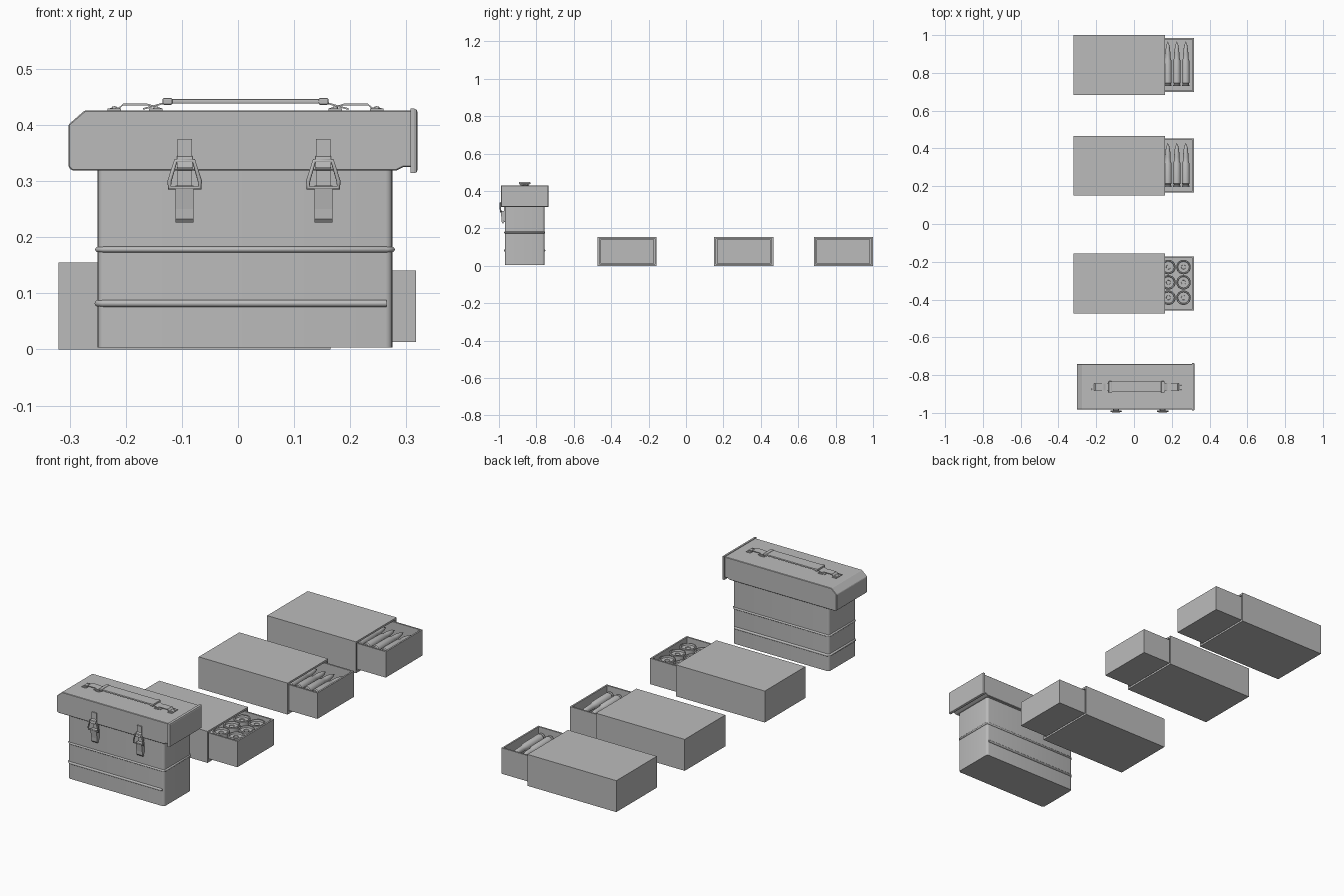
import bpy, bmesh
from math import pi, radians
from mathutils import Vector, Matrix

if "Cube" in bpy.data.objects:
    bpy.data.objects.remove(bpy.data.objects["Cube"], do_unlink=True)

grey = bpy.data.materials.new("plain grey")
grey.use_nodes = True
grey.diffuse_color = (0.5, 0.5, 0.5, 1)
grey.node_tree.nodes["Principled BSDF"].inputs["Base Color"].default_value = (0.5, 0.5, 0.5, 1)


def finish(name, bm, smooth=False):
    bmesh.ops.recalc_face_normals(bm, faces=bm.faces)
    mesh = bpy.data.meshes.new(name)
    bm.to_mesh(mesh)
    bm.free()
    mesh.materials.append(grey)
    ob = bpy.data.objects.new(name, mesh)
    bpy.context.collection.objects.link(ob)
    if smooth:
        bpy.ops.object.select_all(action="DESELECT")
        ob.select_set(True)
        bpy.context.view_layer.objects.active = ob
        bpy.ops.object.shade_smooth_by_angle(angle=radians(35))
    return ob


def cuboid(lo, hi):
    bm = bmesh.new()
    lo, hi = Vector(lo), Vector(hi)
    bmesh.ops.create_cube(bm, size=1, matrix=Matrix.Translation((lo + hi) / 2) @ Matrix.Diagonal((*(hi - lo), 1)))
    return bm


def box(name, lo, hi):
    return finish(name, cuboid(lo, hi))


def open_box(name, lo, hi, axis, wall):
    """Box hollowed from the face on the positive end of an axis."""
    bm = cuboid(lo, hi)
    face = max(bm.faces, key=lambda f: f.calc_center_median()[axis])
    bmesh.ops.inset_region(bm, faces=[face], thickness=wall)
    inner = bmesh.ops.extrude_discrete_faces(bm, faces=[face])["faces"][0]
    move = Vector((0, 0, 0))
    move[axis] = wall - (hi[axis] - lo[axis])
    bmesh.ops.translate(bm, verts=inner.verts, vec=move)
    return finish(name, bm)


def prism(name, points, axis, start, end, smooth=False):
    """Extrude a 2D profile (in the other two axes) along an axis."""
    def place(p):
        c = list(p)
        c.insert(axis, start)
        return c
    bm = bmesh.new()
    face = bm.faces.new([bm.verts.new(place(p)) for p in points])
    out = bmesh.ops.extrude_face_region(bm, geom=[face])["geom"]
    move = Vector((0, 0, 0))
    move[axis] = end - start
    bmesh.ops.translate(bm, verts=[v for v in out if isinstance(v, bmesh.types.BMVert)], vec=move)
    return finish(name, bm, smooth)


def ribbon(name, path, thick, y0, y1):
    return prism(name, path + [(x, z + thick) for x, z in reversed(path)], 1, y0, y1)


def lathe(name, profile, matrix, sides=24):
    bm = bmesh.new()
    verts = [bm.verts.new((r, 0, h)) for r, h in profile]
    edges = [bm.edges.new(pair) for pair in zip(verts, verts[1:])]
    bmesh.ops.spin(bm, geom=verts + edges, cent=(0, 0, 0), axis=(0, 0, 1), angle=2 * pi, steps=sides)
    bmesh.ops.remove_doubles(bm, verts=bm.verts, dist=0.0001)
    bmesh.ops.transform(bm, matrix=matrix, verts=bm.verts)
    return finish(name, bm, True)


def tube(name, points, radius, closed):
    curve = bpy.data.curves.new(name, "CURVE")
    curve.dimensions = "3D"
    curve.bevel_depth = radius
    curve.bevel_resolution = 2
    curve.use_fill_caps = True
    line = curve.splines.new("POLY")
    line.points.add(len(points) - 1)
    for p, co in zip(line.points, points):
        p.co = (*co, 1)
    line.use_cyclic_u = closed
    curve.materials.append(grey)
    ob = bpy.data.objects.new(name, curve)
    bpy.context.collection.objects.link(ob)


def bevel(ob, width, segments=2):
    mod = ob.modifiers.new("rounded edges", "BEVEL")
    mod.width, mod.segments = width, segments
    return ob


# --- Tin body with rounded upright corners
X0, X1, Y0, Y1 = -0.25, 0.275, -0.968, -0.757
MID = (Y0 + Y1) / 2
bm = cuboid((X0, Y0, 0.003), (X1, Y1, 0.33))
upright = [e for e in bm.edges if abs(e.verts[0].co.z - e.verts[1].co.z) > 0.1]
bmesh.ops.bevel(bm, geom=upright, offset=0.012, segments=4, profile=0.5, affect="EDGES")
finish("tin_body", bm, True)

# --- Raised ribs: the upper runs all round, the lower stops short of the right end
c = 0.01
corners = [(X1 - c, Y0), (X0 + c, Y0), (X0, Y0 + c), (X0, Y1 - c), (X0 + c, Y1), (X1 - c, Y1)]
tube("upper_rib", [(x, y, 0.178) for x, y in corners + [(X1, Y1 - c), (X1, Y0 + c)]], 0.005, True)
tube("lower_rib", [(x, y, 0.082) for x, y in corners], 0.006, False)

# --- Lid with a sloped left end and a flared rim on the right
lid = prism("lid", [(-0.302, 0.325), (-0.296, 0.319), (0.283, 0.319), (0.295, 0.325), (0.309, 0.325),
                    (0.309, 0.426), (-0.273, 0.426), (-0.302, 0.401)], 1, -0.982, -0.742)
bevel(lid, 0.002, 1)
bm = cuboid((0.307, -0.988, 0.314), (0.320, -0.736, 0.429))
outer = [e for e in bm.edges if all(v.co.x > 0.315 for v in e.verts)]
bmesh.ops.bevel(bm, geom=outer, offset=0.006, segments=2, profile=0.5, affect="EDGES")
finish("lid_rim", bm)

# --- Carrying handle
HX = 0.0135
grip = box("handle_grip", (HX - 0.14, MID - 0.028, 0.438), (HX + 0.14, MID + 0.028, 0.446))
bevel(grip, 0.002)
for s, side in ((-1, "right"), (1, "left")):
    def at(x):
        return HX + s * x
    end = box(side + "_grip_end", (at(0.139) - 0.009, MID - 0.03, 0.436), (at(0.139) + 0.009, MID + 0.03, 0.448))
    bevel(end, 0.003)
    ribbon(side + "_handle_strap", [(at(0.183), 0.427), (at(0.168), 0.431), (at(0.14), 0.439)],
           0.003, MID - 0.022, MID + 0.022)
    ribbon(side + "_handle_loop", [(at(0.242), 0.427), (at(0.226), 0.428), (at(0.218), 0.435),
                                   (at(0.175), 0.435), (at(0.15), 0.427)], 0.003, MID - 0.018, MID + 0.018)
    for x in (0.234, 0.160):
        box(side + "_mount_plate", (at(x) - 0.012, MID - 0.024, 0.425), (at(x) + 0.012, MID + 0.024, 0.429))
        for y in (-0.012, 0.012):
            lathe(side + "_rivet", [(0, 0.008), (0.004, 0.007), (0.006, 0)],
                  Matrix.Translation((at(x), MID + y, 0.4255)), 12)

# --- Front latches
for x, side in ((-0.095, "right"), (0.152, "left")):
    box(side + "_latch_hook_plate", (x - 0.013, -0.987, 0.322), (x + 0.013, -0.98, 0.375))
    prism(side + "_latch_hook", [(-0.985, 0.345), (-0.996, 0.336), (-0.998, 0.324), (-0.99, 0.328), (-0.985, 0.322)],
          0, x - 0.014, x + 0.014)
    tube(side + "_latch_loop", [(x - 0.016, -0.994, 0.336), (x + 0.016, -0.994, 0.336),
                                (x + 0.027, -0.992, 0.300), (x + 0.027, -0.99, 0.288),
                                (x - 0.027, -0.99, 0.288), (x - 0.027, -0.992, 0.300)], 0.0038, True)
    prism(side + "_latch_lever", [(-0.966, 0.292), (-0.992, 0.292), (-0.986, 0.25), (-0.985, 0.232),
                                  (-0.98, 0.226), (-0.974, 0.228), (-0.976, 0.24), (-0.966, 0.245)],
          0, x - 0.016, x + 0.016)
    box(side + "_latch_base", (x - 0.013, -0.974, 0.235), (x + 0.013, -0.966, 0.32))

# --- Three sliding boxes: a sleeve with a tray pulled partly out
BOXES = {"front": -0.315, "middle": 0.309, "rear": 0.842}
for name, y in BOXES.items():
    open_box(name + "_sleeve", (-0.32, y - 0.158, 0), (0.165, y + 0.158, 0.155), 0, 0.013)
    open_box(name + "_tray", (-0.16, y - 0.143, 0.0135), (0.317, y + 0.143, 0.141), 2, 0.011)

# --- Upright shells with dished ends in the front box
shell = [(0, 0.026), (0.036, 0.026), (0.036, 0.122), (0.0385, 0.123), (0.0385, 0.129), (0.036, 0.132),
         (0.031, 0.132), (0.029, 0.124), (0.012, 0.124), (0.011, 0.121), (0, 0.121)]
for x in (0.182, 0.262):
    for row in (-1, 0, 1):
        lathe("shell", shell, Matrix.Translation((x, -0.309 + row * 0.081, 0)))

# --- Cartridges lying side by side in the other two boxes
rim = [(0, 0), (0.019, 0), (0.020, 0.002), (0.020, 0.006), (0.016, 0.009), (0.016, 0.013), (0.0205, 0.017)]
straight = rim + [(0.0195, 0.125), (0.015, 0.135), (0.014, 0.158), (0.013, 0.185), (0.009, 0.212), (0, 0.232)]
necked = rim + [(0.019, 0.135), (0.014, 0.15), (0.014, 0.168), (0.0125, 0.19), (0.008, 0.217), (0, 0.236)]
lay_down = Matrix.Rotation(-pi / 2, 4, "X")
for profile, start in ((straight, BOXES["middle"] - 0.112), (necked, BOXES["rear"] - 0.112)):
    for column in range(4):
        for z in (0.062, 0.110):
            lathe("cartridge", profile, Matrix.Translation((0.274 - column * 0.0475, start, z)) @ lay_down, 20)
